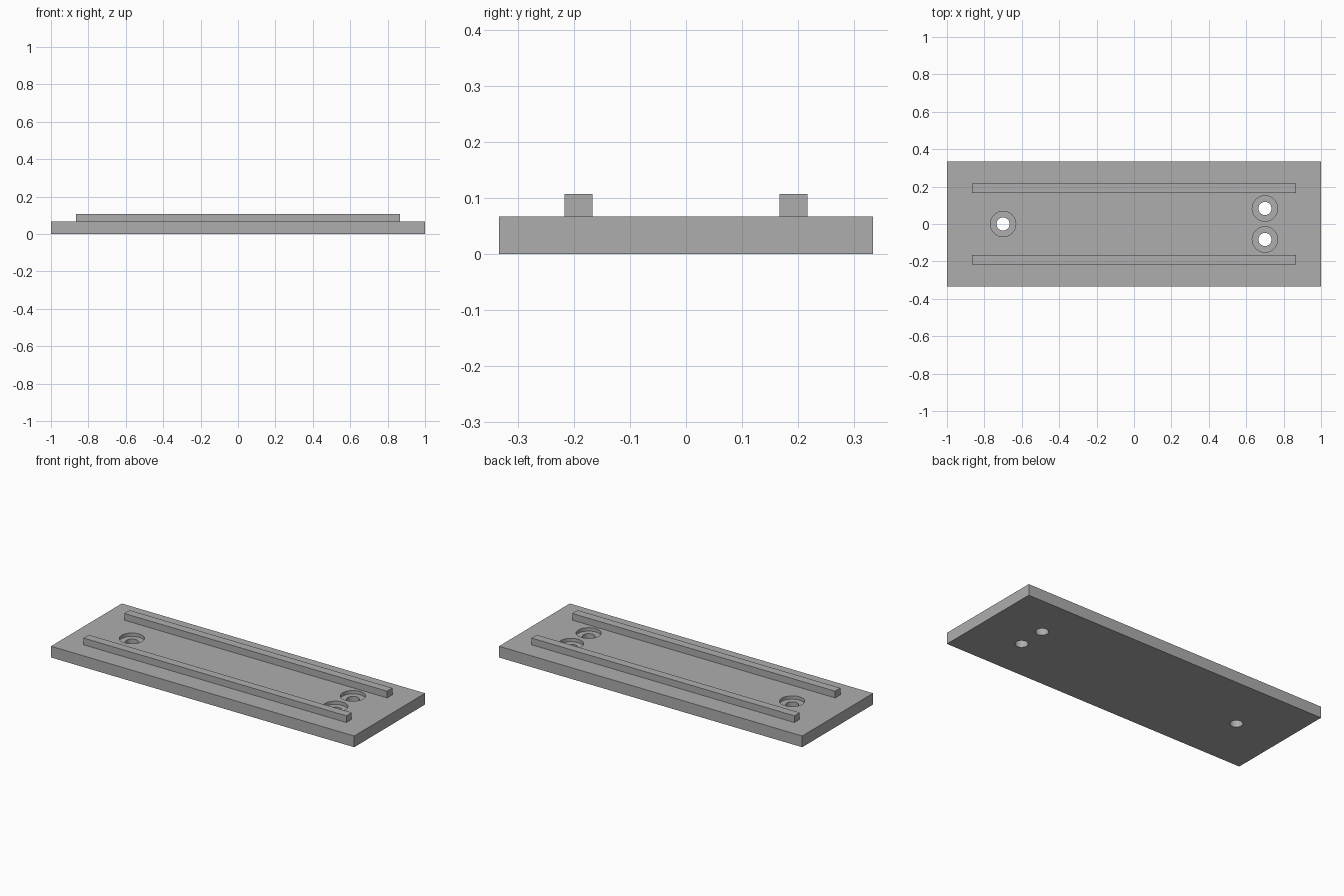
import bpy

if "Cube" in bpy.data.objects:
    bpy.data.objects.remove(bpy.data.objects["Cube"], do_unlink=True)

PLATE_TOP = 0.067
RAIL_TOP = 0.107
BORE_FLOOR = 0.047

grey = bpy.data.materials.new("plain grey")
grey.use_nodes = True
colour = (0.42, 0.42, 0.42, 1)
grey.diffuse_color = colour
grey.node_tree.nodes["Principled BSDF"].inputs["Base Color"].default_value = colour


def box(name, centre, size):
    bpy.ops.mesh.primitive_cube_add(size=1, location=centre)
    ob = bpy.context.object
    ob.name = name
    ob.scale = size
    bpy.ops.object.transform_apply(location=False, rotation=False, scale=True)
    ob.data.materials.append(grey)
    return ob


def cut_cylinder(target, x, y, radius, bottom, top):
    bpy.ops.mesh.primitive_cylinder_add(
        vertices=48, radius=radius, depth=top - bottom,
        location=(x, y, (top + bottom) / 2))
    cutter = bpy.context.object
    cutter.hide_render = True
    cutter.data.materials.append(grey)
    mod = target.modifiers.new("hole", 'BOOLEAN')
    mod.operation = 'DIFFERENCE'
    mod.solver = 'EXACT'
    mod.object = cutter
    bpy.context.view_layer.objects.active = target
    bpy.ops.object.modifier_apply(modifier=mod.name)
    bpy.data.objects.remove(cutter, do_unlink=True)


# Base plate with three counterbored screw holes
plate = box("base_plate", (0, 0, PLATE_TOP / 2), (2, 0.667, PLATE_TOP))
for x, y in ((-0.7, 0), (0.7, 0.083), (0.7, -0.083)):
    cut_cylinder(plate, x, y, 0.068, BORE_FLOOR, 0.2)
    cut_cylinder(plate, x, y, 0.035, -0.1, 0.2)

bpy.ops.object.select_all(action='DESELECT')
plate.select_set(True)
bpy.context.view_layer.objects.active = plate
bpy.ops.object.shade_smooth_by_angle()

# Two guide rails standing on the plate
for name, side in (("front_rail", -1), ("back_rail", 1)):
    box(name, (0, side * 0.192, (PLATE_TOP + RAIL_TOP) / 2),
        (1.733, 0.05, RAIL_TOP - PLATE_TOP))
